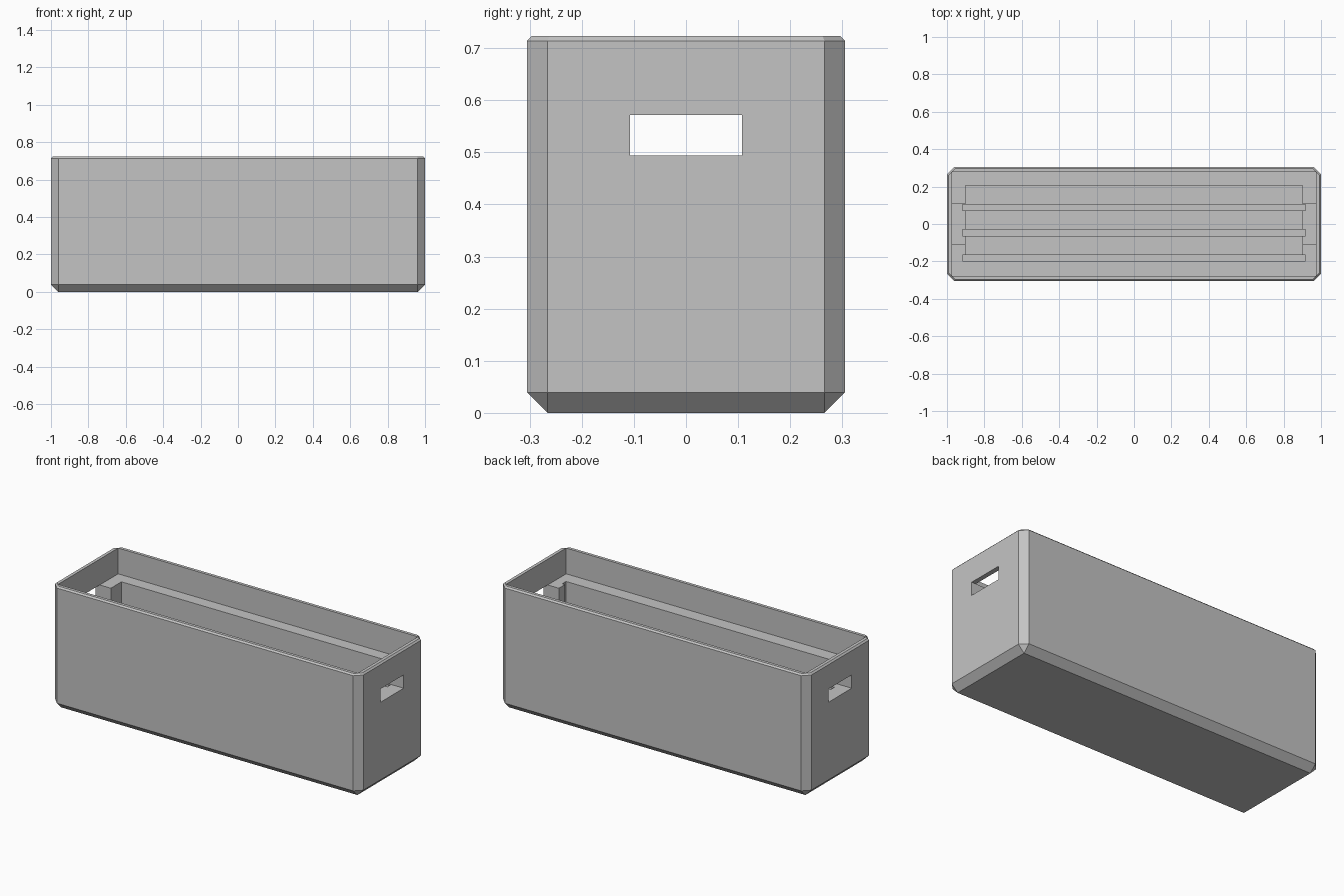
import bpy
import bmesh

old = bpy.data.objects.get("Cube")
if old:
    bpy.data.objects.remove(old, do_unlink=True)

LENGTH, DEPTH, HEIGHT = 2.0, 0.61, 0.723
CHAMFER, RIM = 0.039, 0.009
LEDGE = 0.572

grey = bpy.data.materials.new("plain grey")
grey.use_nodes = True
colour = (0.55, 0.55, 0.55, 1)
grey.diffuse_color = colour
grey.node_tree.nodes["Principled BSDF"].inputs["Base Color"].default_value = colour


def box(name, x, y, z):
    """Box object spanning the given (low, high) ranges."""
    bm = bmesh.new()
    bmesh.ops.create_cube(bm, size=1)
    for v in bm.verts:
        v.co = [r[0] if c < 0 else r[1] for c, r in zip(v.co, (x, y, z))]
    mesh = bpy.data.meshes.new(name)
    bm.to_mesh(mesh)
    bm.free()
    obj = bpy.data.objects.new(name, mesh)
    obj.data.materials.append(grey)
    bpy.context.collection.objects.link(obj)
    return obj


# Outer block: wide chamfers on corners and base, a fine one round the rim
block = box("storage_box", (-LENGTH / 2, LENGTH / 2), (-DEPTH / 2, DEPTH / 2), (0, HEIGHT))
bm = bmesh.new()
bm.from_mesh(block.data)


def is_top(edge):
    return all(v.co.z > HEIGHT - 0.001 for v in edge.verts)


bmesh.ops.bevel(bm, geom=[e for e in bm.edges if not is_top(e)], offset=CHAMFER,
                segments=1, affect='EDGES')
bmesh.ops.bevel(bm, geom=[e for e in bm.edges if is_top(e)], offset=RIM,
                segments=1, affect='EDGES')
bmesh.ops.recalc_face_normals(bm, faces=bm.faces)
bm.to_mesh(block.data)
bm.free()

# Upper recess above the ledge, and the grip holes through both ends
cutters = [
    box("recess_cutter", (-0.972, 0.972), (-0.278, 0.278), (LEDGE, 1)),
    box("grip_cutter", (-1.1, 1.1), (-0.107, 0.107), (0.494, LEDGE)),
]

# Three long compartments, each followed by a slightly longer, deeper slot
CELL, SLOT = 0.101, 0.034
y = 0.206
for i in range(3):
    cutters.append(box("compartment_cutter", (-0.9, 0.9), (y - CELL - 0.01, y), (0.1, 0.65)))
    y -= CELL
    cutters.append(box("slot_cutter", (-0.918, 0.918), (y - SLOT, y), (0.08, 0.66)))
    y -= SLOT

# Carve the block and discard the cutters
bpy.context.view_layer.objects.active = block
for cutter in cutters:
    mod = block.modifiers.new("carve", 'BOOLEAN')
    mod.operation = 'DIFFERENCE'
    mod.solver = 'EXACT'
    mod.object = cutter
    bpy.ops.object.modifier_apply(modifier=mod.name)
    bpy.data.objects.remove(cutter, do_unlink=True)
